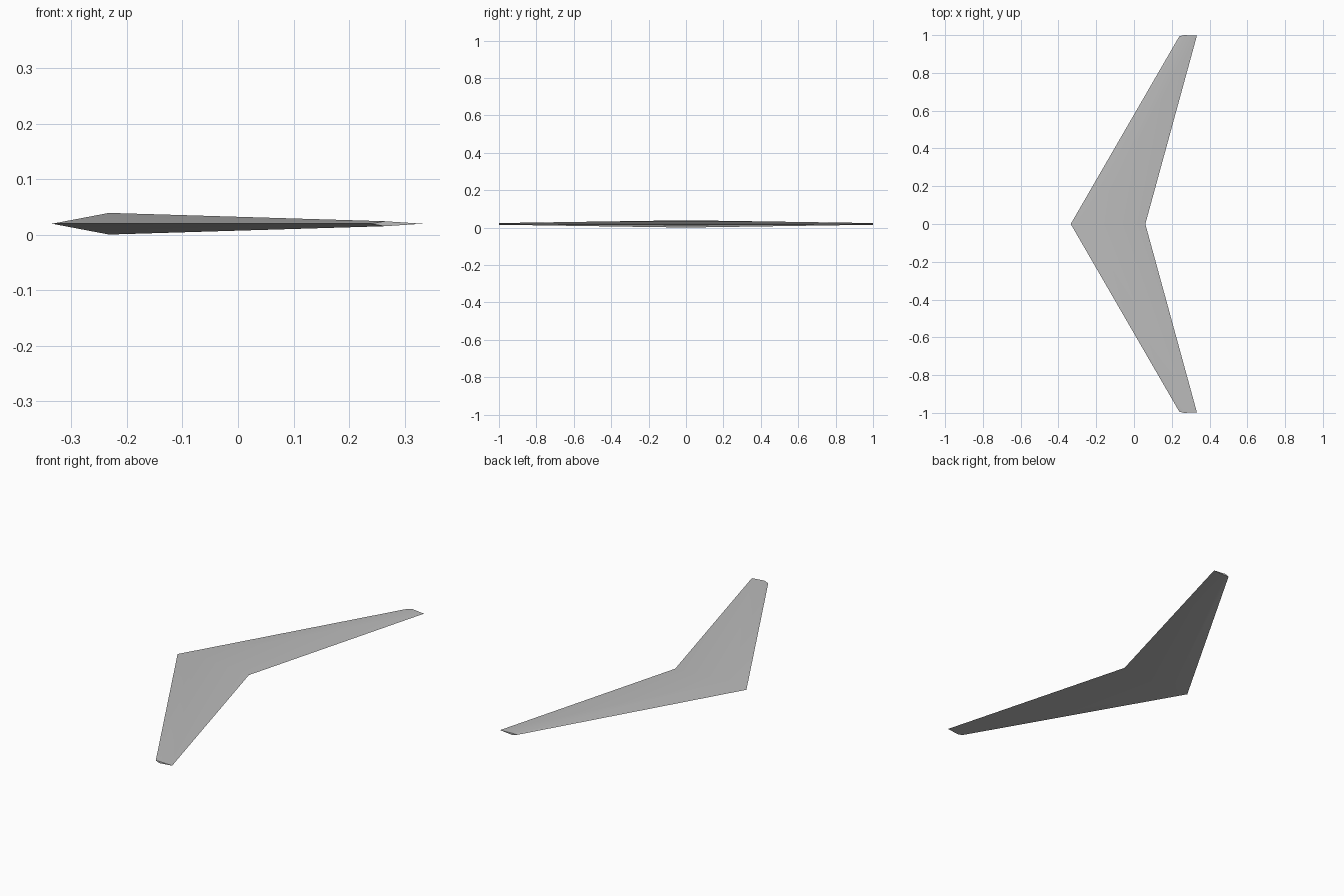
import bpy
import bmesh
import math

cube = bpy.data.objects.get("Cube")
if cube:
    bpy.data.objects.remove(cube, do_unlink=True)

# Plain grey skin
grey = bpy.data.materials.new("light_grey")
grey.use_nodes = True
colour = (0.5, 0.5, 0.5, 1)
grey.diffuse_color = colour
grey.node_tree.nodes["Principled BSDF"].inputs["Base Color"].default_value = colour

MID_Z = 0.02
RIDGE = 0.26  # chord fraction of the thickest point


def section(bm, y, lead, trail, half_thick, bulge=0):
    """Diamond aerofoil section: nose, top ridge, trailing edge, bottom ridge."""
    ridge_x = lead + RIDGE * (trail - lead)
    points = [(lead, y - bulge, MID_Z), (ridge_x, y, MID_Z + half_thick),
              (trail, y - bulge / 2, MID_Z), (ridge_x, y, MID_Z - half_thick)]
    return [bm.verts.new(p) for p in points]


# Swept half wing, lofted from root to tip and closed at the tip
bm = bmesh.new()
root = section(bm, 0, -0.335, 0.06, 0.0195)
tip = section(bm, 1, 0.24, 0.333, 0.0045, 0.006)
for i in range(4):
    j = (i + 1) % 4
    bm.faces.new((root[i], root[j], tip[j], tip[i]))
bm.faces.new(tip)

# Mirror to the other half, welded at the root
geometry = bm.verts[:] + bm.edges[:] + bm.faces[:]
bmesh.ops.mirror(bm, geom=geometry, axis="Y", merge_dist=0.0001)
bmesh.ops.remove_doubles(bm, verts=bm.verts[:], dist=0.0001)
bmesh.ops.recalc_face_normals(bm, faces=bm.faces[:])

mesh = bpy.data.meshes.new("swept_wing")
bm.to_mesh(mesh)
bm.free()
mesh.materials.append(grey)
wing = bpy.data.objects.new("swept_wing", mesh)
bpy.context.collection.objects.link(wing)

# Soft ridges, sharp leading and trailing edges
bpy.ops.object.select_all(action="DESELECT")
wing.select_set(True)
bpy.context.view_layer.objects.active = wing
bpy.ops.object.shade_smooth_by_angle(angle=math.radians(30))
